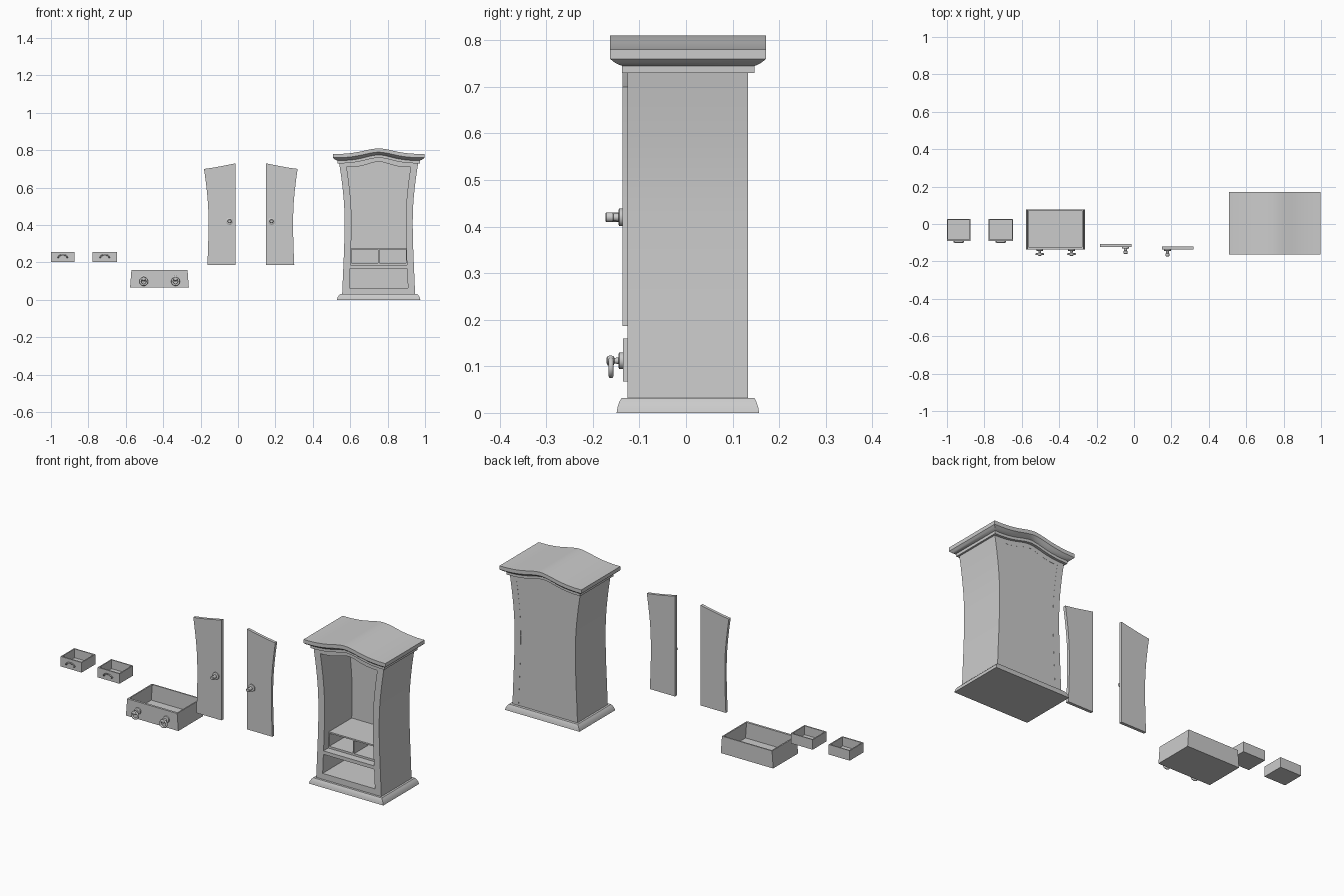
import bpy, bmesh, math
from mathutils import Vector

if "Cube" in bpy.data.objects:
    bpy.data.objects.remove(bpy.data.objects["Cube"])

CX = 0.752  # cabinet centre in x


def interp(table, v):
    for (a, fa), (b, fb) in zip(table, table[1:]):
        if v <= b:
            return fa + (fb - fa) * max(0, v - a) / (b - a)
    return table[-1][1]


def half_width(z):
    return interp([(.03, .195), (.15, .19), (.25, .1855), (.35, .1825), (.43, .182), (.5, .184),
                   (.57, .1895), (.65, .199), (.73, .211), (.77, .216)], z)


def wave(u):
    return interp([(0, .03), (.12, .0275), (.25, .021), (.4, .0125), (.55, .006), (.7, .002),
                   (.85, 0), (1, 0)], abs(u))


def finish(bm, name, smooth=False):
    bmesh.ops.recalc_face_normals(bm, faces=bm.faces)
    me = bpy.data.meshes.new(name)
    bm.to_mesh(me)
    bm.free()
    ob = bpy.data.objects.new(name, me)
    bpy.context.collection.objects.link(ob)
    if smooth:
        bpy.ops.object.select_all(action='DESELECT')
        ob.select_set(True)
        bpy.context.view_layer.objects.active = ob
        bpy.ops.object.shade_smooth_by_angle(angle=math.radians(30))
    return ob


def prisms(name, parts, smooth=False):
    """Each part: xz outline extruded from y0 to y1."""
    bm = bmesh.new()
    for pts, y0, y1 in parts:
        a = [bm.verts.new((x, y0, z)) for x, z in pts]
        b = [bm.verts.new((x, y1, z)) for x, z in pts]
        bm.faces.new(a)
        bm.faces.new(b[::-1])
        for i in range(len(pts)):
            j = (i + 1) % len(pts)
            bm.faces.new((a[i], b[i], b[j], a[j]))
    return finish(bm, name, smooth)


def rect(x0, x1, z0, z1):
    return [(x0, z0), (x1, z0), (x1, z1), (x0, z1)]


def moulding(name, levels, lift, n=24):
    """Stack of rectangular rings (half width, y0, y1, z), heights lifted by a wave over x."""
    bm = bmesh.new()
    rows = []
    for hw, y0, y1, z in levels:
        us = [2 * i / n - 1 for i in range(n + 1)]
        rows.append([[bm.verts.new((CX + u * hw, y, z + lift(u))) for u in us] for y in (y0, y1)])
    for lo, hi in zip(rows, rows[1:]):
        for s in (0, 1):
            for i in range(n):
                bm.faces.new((lo[s][i], lo[s][i + 1], hi[s][i + 1], hi[s][i]))
        for e in (0, n):
            bm.faces.new((lo[0][e], lo[1][e], hi[1][e], hi[0][e]))
    for r in (rows[0], rows[-1]):
        for i in range(n):
            bm.faces.new((r[0][i], r[0][i + 1], r[1][i + 1], r[1][i]))
    return finish(bm, name, True)


def lathe(name, x, y, z, prof, n=24):
    """Turned part with its axis along -y; profile of (distance forward, radius)."""
    bm = bmesh.new()
    rings = [[bm.verts.new((x + r * math.cos(2 * math.pi * k / n), y - d, z + r * math.sin(2 * math.pi * k / n)))
              for k in range(n)] for d, r in prof]
    for a, b in zip(rings, rings[1:]):
        for k in range(n):
            bm.faces.new((a[k], a[(k + 1) % n], b[(k + 1) % n], b[k]))
    bm.faces.new(rings[0])
    bm.faces.new(rings[-1])
    return finish(bm, name, True)


# cabinet base and crown mouldings
moulding("base_plinth", [(.223, -.149, .157, 0), (.220, -.147, .155, .012),
                         (.213, -.143, .151, .024), (.206, -.138, .147, .032)], lambda u: 0)
moulding("crown", [(.221, -.137, .147, .73), (.221, -.137, .147, .745), (.227, -.143, .153, .747),
                   (.236, -.153, .162, .752), (.245, -.163, .172, .76), (.245, -.163, .172, .78)], wave)

# cabinet shell: curved side walls, back, arched header and bottom
F, B, BACK, WALL = -.126, .133, .11, .037
zs = [.03 + .70 * i / 20 for i in range(21)]
for s, nm in ((-1, "left"), (1, "right")):
    outer = [(CX + s * half_width(z), z) for z in zs]
    inner = [(CX + s * (half_width(z) - WALL), z) for z in reversed(zs)]
    prisms("cabinet_side_" + nm, [(outer + inner, F, B)], True)
us = [i / 12 - 1 for i in range(25)]
top = [(CX + .211 * u, .731 + wave(u)) for u in us]
under = [(CX + .176 * u, .709 + wave(u)) for u in us]
prisms("cabinet_header", [(top + under[::-1], F, B)])
back = [(CX - half_width(z) + .001, z) for z in zs] + top[1:-1] + \
       [(CX + half_width(z) - .001, z) for z in reversed(zs)]
prisms("cabinet_back", [(back, BACK, B - .0005)])
prisms("cabinet_bottom", [(rect(CX - .16, CX + .16, .03, .064), F, BACK)])

# drawer compartments inside the cabinet
prisms("drawer_rail", [(rect(CX - .155, CX + .155, .168, .187), F, BACK)])
R = -.085
prisms("small_drawer_housing", [
    (rect(CX - .152, CX + .152, .187, .198), R, BACK),
    (rect(CX - .15, CX + .15, .268, .276), R, BACK),
    (rect(CX - .004, CX + .004, .198, .268), R, BACK),
    (rect(CX - .152, CX - .145, .198, .268), R, BACK),
    (rect(CX + .145, CX + .152, .198, .268), R, BACK),
    (rect(CX - .145, CX + .145, .198, .268), .04, BACK)])
prisms("large_drawer_back_stop", [(rect(CX - .157, CX + .157, .064, .168), .09, BACK)])

# doors with turned knobs
KNOB = [(0, .019), (.007, .019), (.009, .016), (.009, .009), (.02, .008), (.021, .0105),
        (.035, .0105), (.037, .008)]
zd = [.187 + (.70 - .187) * i / 16 for i in range(17)]
for nm, xi, s, y0, xk in (("left", -.013, -1, -.123, -.045), ("right", .15, 1, -.136, .179)):
    edge = [(xi + s * (half_width(z) - .0375), z) for z in zd]
    w = half_width(.70) - .0375
    arch = [(xi + s * w * u, .70 + .03 * (1 - u) ** 1.2) for u in (.8, .6, .4, .2, 0)]
    prisms("door_" + nm, [([(xi, .187)] + edge + arch, y0, y0 + .016)], True)
    lathe("door_knob_" + nm, xk, y0, .42, KNOB)


def open_box(name, cx, hb, ht, z0, z1, y0, y1, t, tf):
    """Drawer with slightly leaning sides, open at the top."""
    out = [(cx - hb, z0), (cx + hb, z0), (cx + ht, z1), (cx - ht, z1)]
    parts = [(out, y0, y0 + tf), (out, y1 - t, y1)]
    for s in (-1, 1):
        parts.append(([(cx + s * hb, z0), (cx + s * ht, z1), (cx + s * (ht - t), z1),
                       (cx + s * (hb - t), z0)], y0 + tf, y1 - t))
    parts.append((rect(cx - hb + t, cx + hb - t, z0, z0 + t), y0 + tf, y1 - t))
    return prisms(name, parts)


# large drawer with two hanging ring pulls
open_box("large_drawer", -.42, .157, .15, .067, .16, -.135, .078, .007, .012)
for nm, x in (("left", -.504), ("right", -.334)):
    lathe("ring_plate_" + nm, x, -.135, .112, [(0, .018), (.008, .018), (.01, .015), (.01, .007),
                                               (.018, .006), (.021, .010), (.027, .0115),
                                               (.033, .010), (.036, .005)])
    bpy.ops.mesh.primitive_torus_add(location=(x, -.161, .098), rotation=(math.pi / 2, 0, 0),
                                     major_radius=.018, minor_radius=.0055,
                                     major_segments=28, minor_segments=10)
    ring = bpy.context.object
    ring.name = "ring_pull_" + nm
    bpy.ops.object.shade_smooth_by_angle(angle=math.radians(40))

# two small drawers with arched bail handles
for nm, x, hw in (("left", -.937, .063), ("right", -.7125, .0655)):
    open_box("small_drawer_" + nm, x, hw, hw, .203, .257, -.09, .027, .006, .007)
    cu = bpy.data.curves.new("small_handle_" + nm, 'CURVE')
    cu.dimensions = '3D'
    cu.bevel_depth, cu.bevel_resolution, cu.use_fill_caps = .0035, 2, True
    pts = [(-.024, -.088, .226)]
    for k in range(13):
        a = math.pi * (1 - k / 12)
        pts.append((.024 * math.cos(a), -.097, .226 + .014 * math.sin(a) ** .8 if 0 < k < 12 else .226))
    pts.append((.024, -.088, .226))
    sp = cu.splines.new('POLY')
    sp.points.add(len(pts) - 1)
    for p, q in zip(sp.points, pts):
        p.co = (x + q[0], q[1], q[2], 1)
    bpy.context.collection.objects.link(bpy.data.objects.new("small_handle_" + nm, cu))
